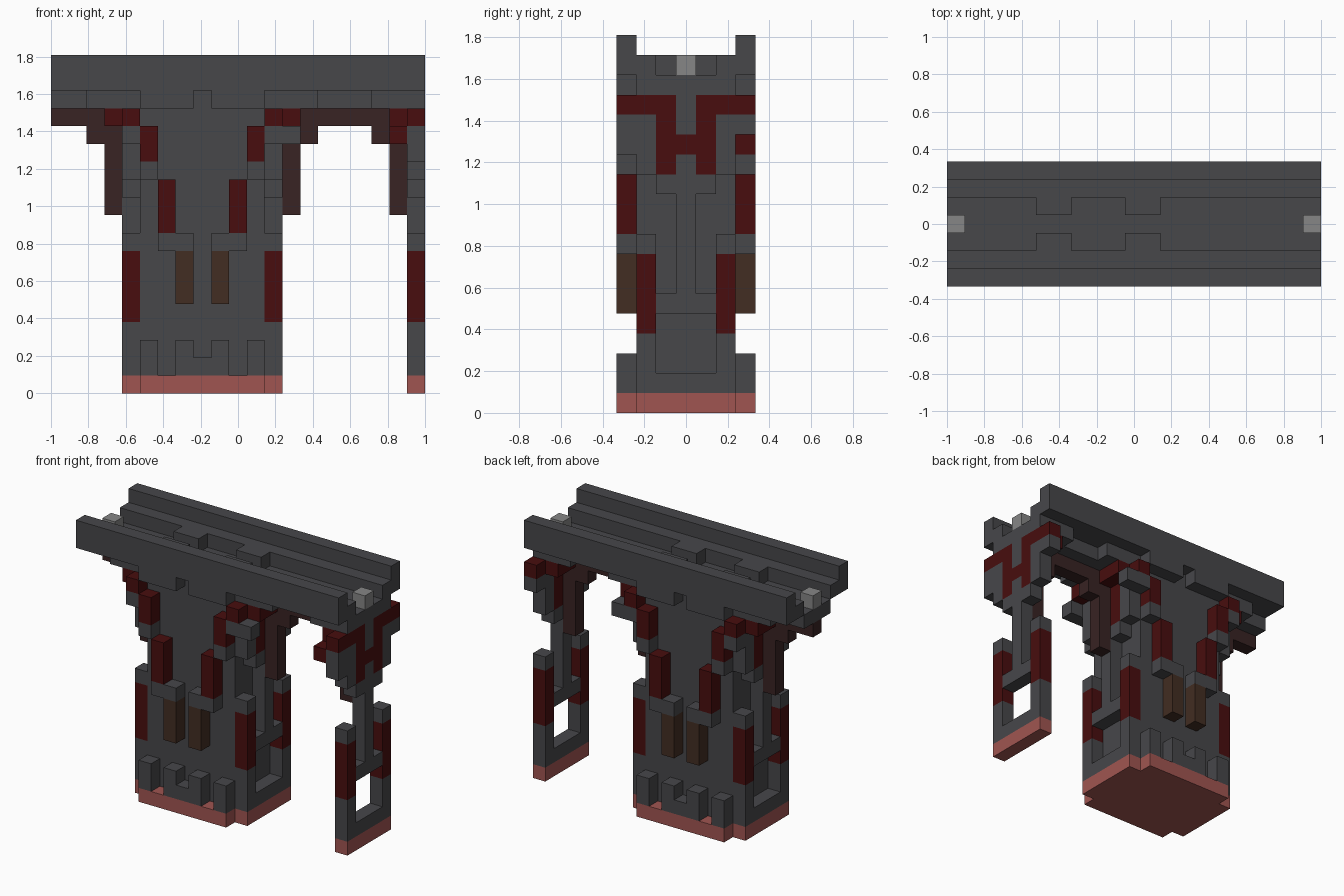
import bpy
import bmesh
from mathutils import Vector

old = bpy.data.objects.get("Cube")
if old:
    bpy.data.objects.remove(old, do_unlink=True)

# Block grid: 21 long, 7 deep, 19 high
NX, NY = 21, 7
S = 2 / NX


def make_material(name, rgb):
    lin = [((c / 255 + 0.055) / 1.055) ** 2.4 for c in rgb]
    m = bpy.data.materials.new(name)
    m.use_nodes = True
    m.diffuse_color = (*lin, 1)
    bsdf = next(n for n in m.node_tree.nodes if n.type == 'BSDF_PRINCIPLED')
    bsdf.inputs["Base Color"].default_value = (*lin, 1)
    bsdf.inputs["Roughness"].default_value = 0.9
    return m


MATS = {
    "stone": make_material("dark grey stone", (71, 71, 74)),
    "red": make_material("deep red", (72, 13, 14)),
    "wood": make_material("brown wood", (66, 45, 34)),
    "beam": make_material("dark maroon wood", (56, 35, 35)),
    "base": make_material("dusty pink", (160, 85, 81)),
    "lamp": make_material("light grey", (134, 134, 134)),
}

cells = {}


def fill(part, color, xs, ys, zs, mirror=True):
    """Fill inclusive block ranges, repeated on the back half."""
    def span(v):
        return range(v[0], v[1] + 1) if isinstance(v, tuple) else (v,)
    for x in span(xs):
        for y in span(ys):
            for z in span(zs):
                cells[x, y, z] = (part, color)
                if mirror:
                    cells[x, NY - 1 - y, z] = (part, color)


# Pier core and footing
fill("pier_core", "stone", (5, 11), (1, 3), (1, 15))
fill("pier_footing", "base", (5, 11), (0, 3), 0)

# Relief on the pier faces, symmetric about the middle column
for side in (-1, 1):
    mid = 8
    fill("pier_merlons", "stone", mid + side, 0, (1, 2))
    fill("pier_merlons", "stone", mid + 3 * side, 0, (1, 2))
    fill("pier_wood_posts", "wood", mid + side, 0, (5, 7))
    for step in (1, 2):
        fill("pier_ledges", "stone", mid + step * side, 0, 8)
    fill("pier_red_posts", "red", mid + 2 * side, 0, (9, 11))
    fill("pier_ledges", "stone", mid + 3 * side, 0, 12)
    fill("pier_red_posts", "red", mid + 3 * side, 0, (13, 14))
fill("pier_merlons", "stone", 8, 0, 1)


# Ornamental side frames; the last one starts the next pier
def side_frame(part, x):
    fill(part, "base", x, (1, 3), 0)
    fill(part, "stone", x, (1, 3), 1)
    fill(part, "stone", x, 1, (2, 3))
    fill(part, "red", x, 1, (4, 7))
    fill(part, "stone", x, 1, 8)
    fill(part, "stone", x, (2, 3), 5)
    fill(part, "stone", x, 3, (6, 15))
    fill(part, "stone", x, 2, 11)
    fill(part, "red", x, 2, (12, 15))
    fill(part, "red", x, 3, 13)
    fill(part, "stone", x, 1, (12, 14))
    fill(part, "stone", x, 0, 14)
    fill(part, "red", x, (0, 1), 15)


side_frame("right_frame", 4)
side_frame("left_frame", 12)
side_frame("next_frame", 20)
fill("next_frame", "stone", 20, 0, 13, mirror=False)

# Brackets beside the frames
for x in (3, 13, 19):
    fill("red_brackets", "red", x, (1, 2), 15)
    fill("arch_braces", "beam", x, 3, (10, 15))
fill("stone_bracket", "stone", 13, 0, 14)
fill("red_brackets", "red", 19, 0, 14, mirror=False)

# Timber arches under the deck
for xs in ((0, 2), (14, 18)):
    fill("arch_beams", "beam", xs, 3, 15)
for x in (2, 14, 18):
    fill("arch_braces", "beam", x, 3, 14)

# Deck slab, ledges and parapets
fill("deck_slab", "stone", (0, 20), (2, 3), 16)
for xs in ((2, 14), (18, 20)):
    fill("deck_slab", "stone", xs, 1, 16)
for xs in ((5, 7), (9, 11)):
    fill("deck_corbels", "stone", xs, 0, 16)
fill("deck_ledges", "stone", (0, 20), 1, 17)
for xs in ((5, 6), (10, 11)):
    fill("deck_ledges", "stone", xs, 2, 17)
fill("parapets", "stone", (0, 20), 0, (17, 18))

# Lamps at both ends of the channel
for x in (0, 20):
    fill("end_lamps", "lamp", x, 3, 17)


# Turn each part into a mesh holding only its exposed block faces
def build(part):
    bm = bmesh.new()
    used = []
    for (cx, cy, cz), (name, color) in cells.items():
        if name != part:
            continue
        if color not in used:
            used.append(color)
        for axis in range(3):
            for sign in (-1, 1):
                n = Vector((0, 0, 0))
                n[axis] = sign
                if (cx + int(n.x), cy + int(n.y), cz + int(n.z)) in cells:
                    continue
                u = Vector((0, 0, 0))
                u[(axis + 1) % 3] = 1
                v = n.cross(u)
                c = Vector((cx - (NX - 1) / 2, cy - (NY - 1) / 2, cz + 0.5))
                ring = (-u - v, u - v, u + v, v - u)
                verts = [bm.verts.new((c + (n + r) / 2) * S) for r in ring]
                bm.faces.new(verts).material_index = used.index(color)
    bmesh.ops.remove_doubles(bm, verts=bm.verts, dist=S / 100)
    mesh = bpy.data.meshes.new(part)
    bm.to_mesh(mesh)
    bm.free()
    for color in used:
        mesh.materials.append(MATS[color])
    bpy.context.collection.objects.link(bpy.data.objects.new(part, mesh))


for part in dict.fromkeys(p for p, _ in cells.values()):
    build(part)
